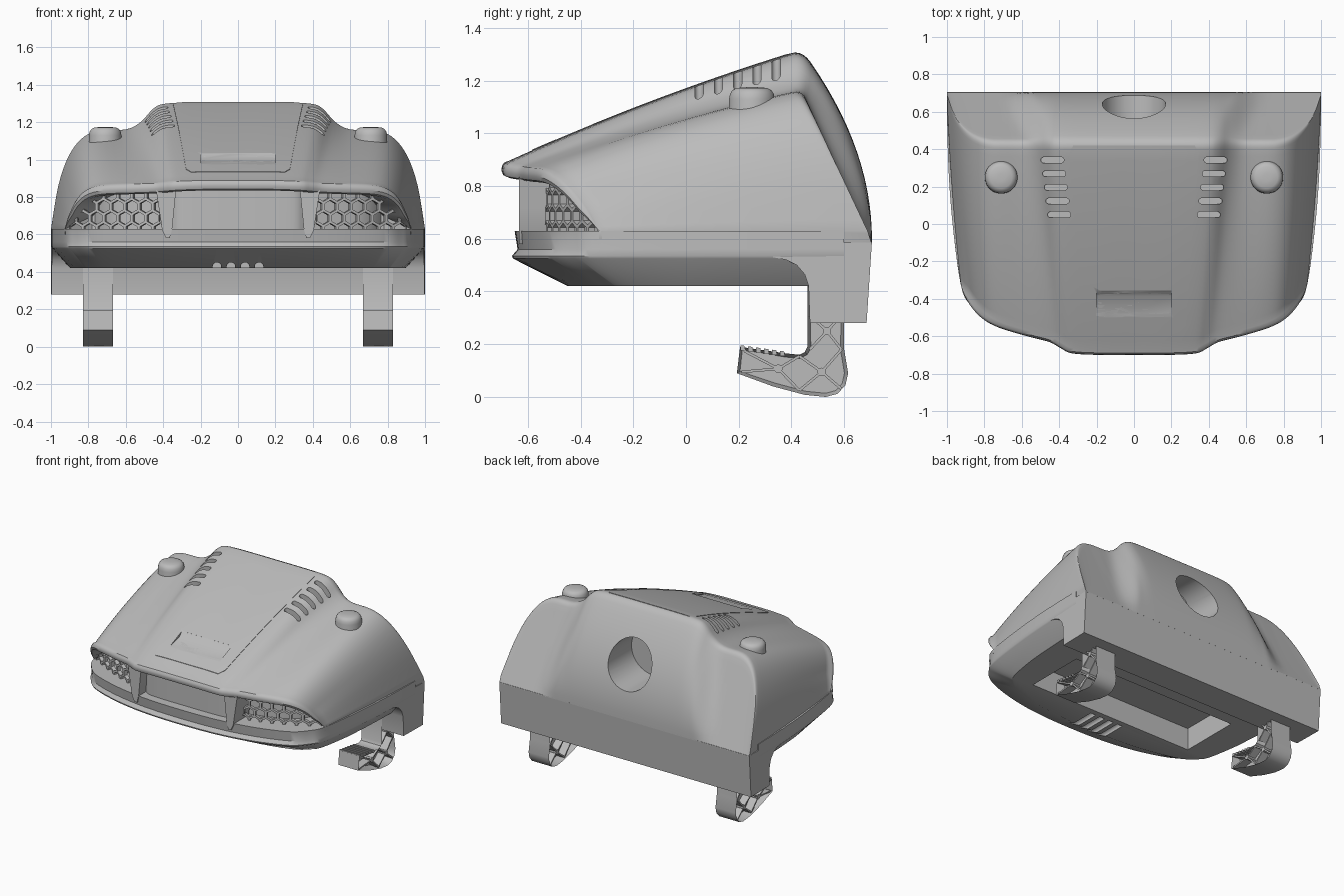
import bpy, bmesh, math
from mathutils import Vector
from mathutils.bvhtree import BVHTree

if "Cube" in bpy.data.objects:
    bpy.data.objects.remove(bpy.data.objects["Cube"])

GREY = (0.5, 0.5, 0.5, 1)
mat = bpy.data.materials.new("plain grey")
mat.use_nodes = True
mat.diffuse_color = GREY
mat.node_tree.nodes["Principled BSDF"].inputs["Base Color"].default_value = GREY


def clamp(v):
    return max(0.0, min(1.0, v))


def spline(pts, n):
    """Smooth curve through points of any dimension."""
    out = []
    for i in range(len(pts) - 1):
        a, b, c, d = (pts[max(0, min(len(pts) - 1, i + k))] for k in (-1, 0, 1, 2))
        for j in range(n):
            t = j / n
            out.append([0.5 * (2 * q + (r - p) * t + (2 * p - 5 * q + 4 * r - s) * t * t
                        + (3 * q - p - 3 * r + s) * t ** 3) for p, q, r, s in zip(a, b, c, d)])
    return out + [list(pts[-1])]


def loft(bm, rings, caps=True):
    rows = [[bm.verts.new(p) for p in ring] for ring in rings]
    n = len(rows[0])
    for a, b in zip(rows, rows[1:]):
        for i in range(n):
            j = (i + 1) % n
            bm.faces.new((a[i], a[j], b[j], b[i]))
    if caps:
        bm.faces.new(rows[0])
        bm.faces.new(rows[-1])


def prism(bm, profile, axis, a, b):
    place = {"x": lambda p, h: (h, p[0], p[1]), "y": lambda p, h: (p[0], h, p[1]),
             "z": lambda p, h: (p[0], p[1], h)}[axis]
    loft(bm, [[place(p, h) for p in profile] for h in (a, b)])


def disc(cx, cy, r, n=32, stretch=0.0):
    """Circle, or a capsule when stretched along the first axis."""
    pts = []
    for i in range(n):
        a = 2 * math.pi * (i + 0.5) / n
        pts.append((cx + r * math.cos(a) + math.copysign(stretch, math.cos(a)), cy + r * math.sin(a)))
    return pts


def smooth(ob, angle=35):
    bpy.ops.object.select_all(action="DESELECT")
    ob.select_set(True)
    bpy.context.view_layer.objects.active = ob
    bpy.ops.object.shade_smooth_by_angle(angle=math.radians(angle))


def finish(bm, name, angle=35):
    bmesh.ops.remove_doubles(bm, verts=bm.verts, dist=0.0005)
    bmesh.ops.recalc_face_normals(bm, faces=bm.faces)
    me = bpy.data.meshes.new(name)
    bm.to_mesh(me)
    bm.free()
    ob = bpy.data.objects.new(name, me)
    bpy.context.collection.objects.link(ob)
    me.materials.append(mat)
    smooth(ob, angle)
    return ob


def cut(ob, cutters):
    for c in cutters:
        c.hide_render = True
        mod = ob.modifiers.new("cut", "BOOLEAN")
        mod.operation, mod.solver, mod.object = "DIFFERENCE", "EXACT", c
        bpy.context.view_layer.objects.active = ob
        bpy.ops.object.modifier_apply(modifier=mod.name)
    smooth(ob)


# Upper shell: front lip (x, y, z) paired with rear ridge (x, z)
half = [(0, -.70, .895, 0, 1.315), (.18, -.70, .895, .2, 1.315), (.33, -.692, .89, .38, 1.31),
        (.39, -.665, .885, .45, 1.285), (.45, -.632, .88, .52, 1.21), (.56, -.603, .876, .60, 1.168),
        (.72, -.555, .87, .75, 1.16), (.805, -.51, .85, .84, 1.115), (.865, -.45, .80, .91, 1.015),
        (.905, -.385, .72, .962, .86), (.925, -.33, .63, 1.0, .63)]
columns = spline([(-a, b, c, -d, e) for a, b, c, d, e in half[:0:-1]] + half, 4)


def inset(x, y, d):
    return x * (1 - 0.7 * d), y + 0.9 * d


def shell_ring(col):
    lx, ly, lz, bx, bz = col
    k = clamp((lz - .63) / .12)
    depth = .13 if abs(lx) < .4 else .2
    fx, fy = inset(lx, ly, .03 * k)
    ridge_y = .44 + max(0, 1.16 - bz) * .47

    def roof(t):
        s = t * (1 - t)
        return Vector(((fx + (bx - fx) * t) * (1 + .04 * s), fy + (ridge_y - fy) * t,
                       lz + (bz - lz) * t + .08 * s * clamp((bz - .63) / .3)))

    def back(s):
        w = clamp((.52 + .12 * s - abs(bx)) / .16 + .5)
        w = w * w * (3 - 2 * w)
        return Vector((bx, ridge_y + (.705 - ridge_y) * s + .28 * w * s * (1 - s), bz + (.58 - bz) * s))

    ring = [Vector((*inset(lx, ly, d * k), z)) for d, z in
            ((depth, .6), (depth, lz - .05 * k), (.028, lz - .06 * k), (.008, lz - .053 * k),
             (0, lz - .036 * k), (.003, lz - .018 * k), (.012, lz - .006 * k))]
    ring += [roof(.965 * i / 22) for i in range(23)]
    a, b, c = roof(.965), roof(1), back(.06)
    ring += [a * (1 - t) ** 2 + b * 2 * t * (1 - t) + c * t * t for t in (.2, .4, .6, .8)]
    return ring + [back(.06 + .94 * i / 14) for i in range(15)]


bm = bmesh.new()
loft(bm, [shell_ring(c) for c in columns])
shell = finish(bm, "upper_shell")
tree = BVHTree.FromObject(shell, bpy.context.evaluated_depsgraph_get())


def top_z(x, y):
    return tree.ray_cast(Vector((x, y, 3)), Vector((0, 0, -1)))[0].z


# Hood panel laid on the hump
rings = []
for i in range(25):
    t = i / 24
    y = -.585 + t * 1.005
    w = .275 + .075 * t - (.025 if i in (0, 24) else 0)
    xs = [w * (j / 8 - 1) for j in range(17)]
    rings.append([(x, y, top_z(x, y) + .003) for x in xs] + [(x, y, top_z(x, y) - .01) for x in xs[::-1]])
bm = bmesh.new()
loft(bm, rings)
hood = finish(bm, "hood_panel")

# Lower tray with lipped front and chamfered underside
side = spline([(0, -.66), (.2, -.655), (.4, -.635), (.6, -.592), (.78, -.525), (.87, -.44),
               (.925, -.33), (.97, 0), (.992, .3), (1, .6)], 5)
outline = side + [(-x, y) for x, y in side[:0:-1]]
bm = bmesh.new()
loft(bm, [[(x * sx, y * sy if y < 0 else y, z) for x, y in outline] for z, sx, sy in
          ((.63, 1, .985), (.56, 1, .968), (.535, 1, 1), (.525, .995, .995), (.42, .9, .68))])
tray = finish(bm, "lower_tray")

# Rear mounting beam, tapering into the tray sides
bm = bmesh.new()
prism(bm, [(.33, .53), (.38, .52), (.42, .50), (.45, .465), (.465, .42), (.47, .28), (.685, .28),
           (.705, .585), (.60, .585), (.57, .60), (.54, .628), (.33, .628)], "x", -1, 1)
for v in bm.verts:
    v.co.x *= 1 - .03 * max(0, .6 - v.co.y)
finish(bm, "rear_beam")

# Cutters: rear port, side slots, hood grip, belly opening, belly grooves
bm = bmesh.new()
prism(bm, disc(0, .95, .17, 48), "y", .38, .9)
port = finish(bm, "port_cutter")
bm = bmesh.new()
for s in (-1, 1):
    for i in range(5):
        y, x = .05 + .073 * i, .40 + .009 * i
        prism(bm, disc(s * x, y, .016, 16, .046), "z", top_z(x + .06, y) - .015, 1.6)
slots = finish(bm, "slot_cutter")
bm = bmesh.new()
roof_z = top_z(0, -.355)
prism(bm, [(-.355, roof_z + .05), (-.355, roof_z + .003), (-.385, top_z(0, -.385) - .016),
           (-.5, top_z(0, -.5) + .004), (-.5, roof_z + .05)], "x", -.2, .2)
grip = finish(bm, "grip_cutter")
bm = bmesh.new()
prism(bm, [(-.66, -.24), (.66, -.24), (.66, .2), (-.66, .2)], "z", .3, .58)
belly = finish(bm, "belly_cutter")
bm = bmesh.new()
for i in range(4):
    prism(bm, disc(-.1125 + .075 * i, .428, .023, 20), "y", -.6, -.28)
grooves = finish(bm, "groove_cutter")
cut(shell, [port, slots, grip])
cut(hood, [grip])
cut(tray, [belly, grooves])
for c in (port, slots, grip, belly, grooves):
    bpy.data.objects.remove(c)


def lip_z(x):
    for a, b in zip(columns, columns[1:]):
        if a[0] <= x <= b[0]:
            return a[2] + (b[2] - a[2]) * (x - a[0]) / (b[0] - a[0])
    return .63


for s, name in ((1, "left"), (-1, "right")):
    # Pillar beside the intake
    bm = bmesh.new()
    prism(bm, [(s * x, z) for x, z in ((.33, .85), (.44, .85), (.42, .72), (.405, .62), (.385, .58),
                                       (.365, .58), (.352, .63))], "y", -.634, -.46)
    finish(bm, name + "_intake_pillar")

    # Honeycomb grille sweeping back from the pillar
    bm = bmesh.new()
    for row in range(5):
        for c in range(8):
            cx, cz = .42 + .075 * (c + row % 2 / 2), .625 + .062 * row
            if cx > .885 or cz > lip_z(cx) - .015:
                continue
            rings = []
            for rad, d in ((.0435, 0), (.034, 0), (.034, .025), (.0435, .025)):
                ring = []
                for k in range(6):
                    a = math.radians(60 * k + 30)
                    x = min(cx + rad * math.cos(a), .9)
                    z = max(.622, min(cz + rad * math.sin(a), max(.63, lip_z(x) - .03)))
                    y = -.535 + .2 * clamp((x - .4) / .5) ** 1.5
                    ring.append((s * (x - d * .4), y + d, z))
                rings.append(ring)
            loft(bm, rings, False)
    finish(bm, name + "_honeycomb_grille", 20)

    # Knob
    bm = bmesh.new()
    loft(bm, [[(x, y, z) for x, y in disc(s * .71, .25, rad)] for rad, z in
              ((.09, 1.0), (.087, 1.13), (.083, 1.15), (.074, 1.164), (.058, 1.172), (.02, 1.175))])
    finish(bm, name + "_knob", 50)

    # Hook with hollowed, ribbed sides
    mid, hw = s * .748, .081
    bm = bmesh.new()
    prism(bm, [(.46, .42), (.46, .19), (.45, .17), (.43, .16), (.38, .165), (.205, .19), (.193, .09),
               (.33, .04), (.45, .008), (.53, 0), (.575, .012), (.605, .045), (.615, .09), (.60, .18),
               (.60, .42)], "x", mid - hw, mid + hw)
    bmesh.ops.recalc_face_normals(bm, faces=bm.faces)
    bmesh.ops.inset_individual(bm, faces=[f for f in bm.faces if len(f.verts) > 4],
                               thickness=.014, depth=0)
    for f in [f for f in bm.faces if len(f.verts) > 4]:
        for v in f.verts:
            v.co.x += .06 if v.co.x < mid else -.06
    finish(bm, name + "_hook")
    bm = bmesh.new()
    nodes = {(.535, .25): ((.47, .31), (.59, .31), (.47, .18), (.59, .18)),
             (.515, .095): ((.59, .18), (.43, .155), (.43, .025), (.59, .03)),
             (.35, .107): ((.22, .175), (.21, .095), (.43, .155), (.43, .025))}
    for hub, ends in nodes.items():
        prism(bm, disc(*hub, .016, 14), "x", mid - hw + .002, mid + hw - .002)
        for end in ends:
            a, b = Vector(hub), Vector(end)
            n = (b - a).orthogonal().normalized() * .005
            prism(bm, [a + n, b + n, b - n, a - n], "x", mid - hw + .004, mid + hw - .004)
    finish(bm, name + "_hook_ribs")
    bm = bmesh.new()
    for i in range(6):
        y, z = .206 + .03 * i, .186 - .0042 * i
        prism(bm, [(y, z - .01), (y, z + .01), (y + .016, z + .008), (y + .02, z - .01)],
              "x", mid - hw, mid + hw)
    finish(bm, name + "_hook_teeth")
